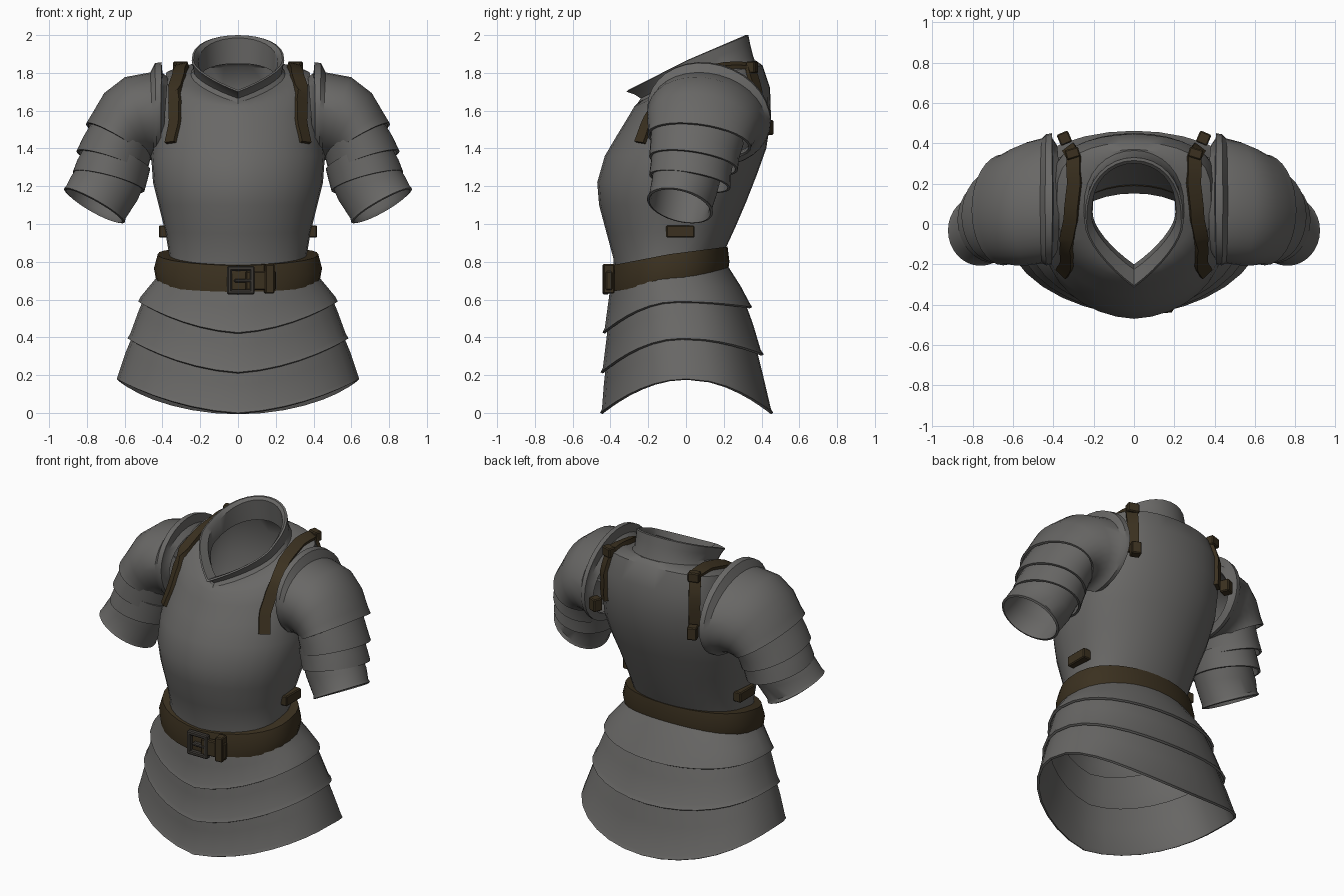
import bpy, bmesh, math
from mathutils import Vector
from mathutils.bvhtree import BVHTree

if "Cube" in bpy.data.objects:
    bpy.data.objects.remove(bpy.data.objects["Cube"])

N = 32


def material(name, rgb):
    m = bpy.data.materials.new(name)
    m.diffuse_color = (*rgb, 1)
    m.use_nodes = True
    m.node_tree.nodes["Principled BSDF"].inputs["Base Color"].default_value = m.diffuse_color
    return m


STEEL = material("grey steel", (0.14, 0.137, 0.132))
LEATHER = material("brown leather", (0.043, 0.030, 0.014))
DARK = material("dark buckle metal", (0.045, 0.04, 0.034))


def finish(name, bm, mat, thick=0, mirror=False, bevel=0, angle=35):
    me = bpy.data.meshes.new(name)
    bm.to_mesh(me)
    bm.free()
    me.materials.append(mat)
    ob = bpy.data.objects.new(name, me)
    bpy.context.collection.objects.link(ob)
    if thick:
        s = ob.modifiers.new("thickness", 'SOLIDIFY')
        s.thickness, s.offset = thick, -1
    if bevel:
        ob.modifiers.new("bevel", 'BEVEL').width = bevel
    if mirror:
        m = ob.modifiers.new("mirror", 'MIRROR')
        m.use_mirror_merge = False
    bpy.ops.object.select_all(action='DESELECT')
    ob.select_set(True)
    bpy.context.view_layer.objects.active = ob
    for mod in list(ob.modifiers):
        bpy.ops.object.modifier_apply(modifier=mod.name)
    bpy.ops.object.shade_smooth_by_angle(angle=math.radians(angle))
    return ob


def loft(rings):
    """Skin closed rings listed from bottom to top."""
    bm = bmesh.new()
    loops = [[bm.verts.new(p) for p in r] for r in rings]
    for a, b in zip(loops, loops[1:]):
        for i in range(len(a)):
            j = (i + 1) % len(a)
            bm.faces.new((a[i], a[j], b[j], b[i]))
    bm.normal_update()
    return bm


def body_ring(hx, yf, yb, zf, zs, zb, v=0.1, k=0.8, e=1):
    """Body section: half width, front/back y, front/side/back z, v = how
    pointed the front is, k = squareness of the back, e = curvature of the edge."""
    yc, pts = (yf + yb) / 2, []
    for i in range(N):
        t = 2 * math.pi * i / N
        c, s = math.cos(t), math.sin(t)
        if s < 0:
            w = (1 - v) * (-s) ** .92 + v * (1 - abs(c))
            y, z = yc + (yf - yc) * w, zs + (zf - zs) * w ** e
        else:
            w = s ** k
            y, z = yc + (yb - yc) * w, zs + (zb - zs) * w ** e
        pts.append((hx * c, y, z))
    return pts


def arm_ring(ox, oz, ix, iz, yc, ry, skew=0.035):
    """Arm section from its outer and inner point seen from the front;
    skew raises the front edge over the back edge."""
    pts = []
    for i in range(N):
        t = 2 * math.pi * i / N
        k, s = (1 + math.cos(t)) / 2, math.sin(t)
        pts.append((ix + (ox - ix) * k, yc + ry * s, iz + (oz - iz) * k - skew * s))
    return pts


def box(name, loc, size, mat, mirror=False, rot=0):
    bm = bmesh.new()
    bmesh.ops.create_cube(bm, size=1)
    for v in bm.verts:
        x, y, z = (v.co[k] * size[k] for k in range(3))
        c, s = math.cos(rot), math.sin(rot)
        v.co = Vector((x * c - y * s, x * s + y * c, z)) + Vector(loc)
    return finish(name, bm, mat, mirror=mirror, bevel=0.006)


# Breastplate and backplate with broad square shoulders
torso = loft([body_ring(*r) for r in (
    (.37, -.38, .165, .70, .74, .78, .06),
    (.365, -.385, .205, .82, .84, .86, .06),
    (.385, -.42, .26, .95, .96, .98, .05),
    (.42, -.46, .32, 1.10, 1.10, 1.12, .05),
    (.45, -.47, .375, 1.22, 1.22, 1.26, .05, .75),
    (.46, -.43, .425, 1.36, 1.36, 1.40, .05, .7),
    (.44, -.365, .45, 1.47, 1.52, 1.56, .05, .6),
    (.42, -.31, .445, 1.56, 1.66, 1.72, .08, .52),
    (.385, -.275, .405, 1.62, 1.775, 1.84, .15, .5),
    (.30, -.25, .37, 1.645, 1.80, 1.865, .35, .6),
    (.225, -.225, .335, 1.65, 1.79, 1.86, .5))])
torso_tree = BVHTree.FromBMesh(torso)
finish("breastplate", torso, STEEL, thick=0.015, angle=40)

# Standing collar with rolled rim and pointed front
finish("collar", loft([body_ring(*r, v=.55) for r in (
    (.26, -.26, .37, 1.635, 1.78, 1.85),
    (.235, -.24, .355, 1.665, 1.81, 1.89),
    (.24, -.27, .34, 1.685, 1.84, 1.95),
    (.245, -.315, .33, 1.70, 1.865, 2.0),
    (.235, -.305, .315, 1.71, 1.867, 2.0),
    (.21, -.225, .30, 1.70, 1.845, 1.985),
    (.205, -.20, .315, 1.64, 1.76, 1.85))]), STEEL)

# Three skirt tiers, each flaring to a small lip, listed from the waist down
tiers = {
    "skirt_upper_tier": ((.42, -.40, .22, .67, .73, .78), (.47, -.415, .29, .56, .67, .67),
                         (.515, -.43, .335, .45, .615, .585), (.528, -.442, .35, .425, .59, .56)),
    "skirt_middle_tier": ((.485, -.41, .30, .49, .64, .62), (.53, -.425, .355, .36, .53, .47),
                          (.57, -.44, .395, .24, .42, .335), (.585, -.452, .412, .215, .395, .31)),
    "skirt_lower_tier": ((.545, -.42, .365, .29, .44, .37), (.595, -.435, .41, .15, .32, .19),
                         (.635, -.445, .45, .02, .20, .02), (.642, -.455, .462, .0, .18, .0)),
}
for name, rings in tiers.items():
    finish(name, loft([body_ring(*r, e=2) for r in reversed(rings)]), STEEL, thick=0.014)

# Waist belt
finish("belt", loft([body_ring(*r) for r in (
    (.38, -.36, .16, .65, .695, .735),
    (.43, -.412, .22, .64, .685, .73),
    (.445, -.415, .23, .71, .765, .80),
    (.425, -.40, .22, .78, .84, .88),
    (.36, -.37, .19, .785, .84, .875))]), LEATHER)

# Buckle frame, tongue, keeper loop and hanging end
for i, (x, z, sx, sz) in enumerate(((-.045, .70, .025, .13), (.075, .70, .025, .13),
                                    (.015, .765, .145, .025), (.015, .64, .145, .025),
                                    (.03, .70, .10, .02))):
    box("buckle_bar_%d" % (i + 1), (x, -.425, z), (sx, .035, sz), DARK)
box("belt_keeper", (.165, -.41, .71), (.05, .06, .155), LEATHER, rot=.12)
box("belt_end", (.12, -.415, .70), (.16, .035, .10), LEATHER, rot=.1)

# Shoulder guard and overlapping arm plates, listed from shoulder to elbow
arms = {
    "shoulder_guard": ((.37, 1.77, .40, 1.36, .125, .27), (.40, 1.80, .41, 1.33, .125, .30),
                       (.405, 1.855, .41, 1.31, .125, .325), (.44, 1.85, .43, 1.31, .12, .325),
                       (.465, 1.80, .445, 1.33, .115, .31), (.60, 1.775, .46, 1.34, .10, .305),
                       (.71, 1.69, .47, 1.345, .085, .29), (.775, 1.58, .48, 1.35, .075, .275),
                       (.805, 1.53, .49, 1.35, .07, .275)),
    "upper_arm_plate": ((.76, 1.56, .46, 1.36, .06, .245), (.82, 1.46, .475, 1.30, .045, .235),
                        (.855, 1.385, .485, 1.26, .04, .235)),
    "middle_arm_plate": ((.80, 1.43, .465, 1.29, .035, .215), (.85, 1.34, .48, 1.23, .025, .212),
                         (.875, 1.275, .495, 1.175, .02, .215)),
    "arm_cuff": ((.82, 1.34, .48, 1.25, .01, .18), (.885, 1.25, .53, 1.13, -.01, .172),
                 (.91, 1.20, .595, 1.03, -.03, .166), (.922, 1.185, .60, 1.01, -.032, .175)),
}
for name, rings in arms.items():
    finish(name, loft([arm_ring(*r) for r in reversed(rings)]), STEEL, thick=0.014, mirror=True)


# Shoulder strap laid over the torso surface
def strap(name, path, width, lift):
    pts = []
    for a, b in zip(path, path[1:]):
        pts += [Vector(a).lerp(Vector(b), k / 3) for k in range(3)]
    pts.append(Vector(path[-1]))
    hits = [torso_tree.find_nearest(p)[:2] for p in pts]
    bm, rows = bmesh.new(), []
    for i, (p, n) in enumerate(hits):
        tangent = hits[min(i + 1, len(hits) - 1)][0] - hits[max(i - 1, 0)][0]
        side = n.cross(tangent).normalized() * width / 2
        rows.append([bm.verts.new(p + n * lift + side * s) for s in (-1, 1)])
    for a, b in zip(rows, rows[1:]):
        bm.faces.new((a[0], b[0], b[1], a[1]))
    bm.normal_update()
    for f in bm.faces:
        if f.normal.dot(torso_tree.find_nearest(f.calc_center_median())[1]) < 0:
            f.normal_flip()
    finish(name, bm, LEATHER, thick=0.028, mirror=True)


strap("shoulder_strap", ((.375, -.26, 1.44), (.37, -.24, 1.58), (.345, -.12, 1.70),
                         (.315, .02, 1.79), (.30, .20, 1.85), (.305, .34, 1.85),
                         (.34, .40, 1.70), (.355, .41, 1.52)), .068, .02)
box("strap_top_buckle", (.305, .35, 1.83), (.07, .05, .06), LEATHER, mirror=True, rot=-.3)
box("strap_back_buckle", (.345, .425, 1.51), (.06, .06, .08), LEATHER, mirror=True, rot=-.4)

# Side fastening tabs above the belt
box("side_tab", (.392, -.03, .96), (.055, .15, .065), LEATHER, mirror=True)
